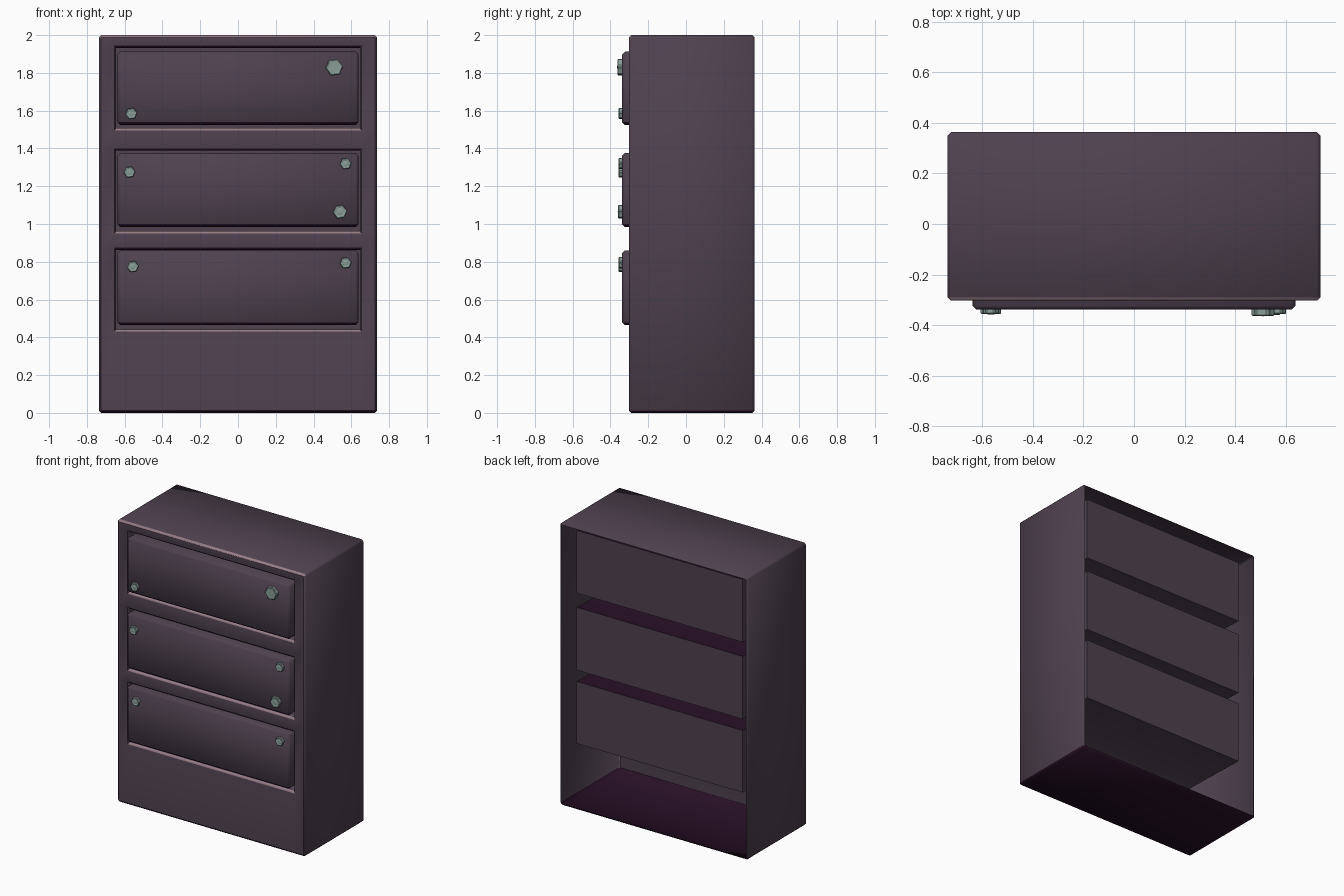
import bpy, bmesh, math
from mathutils import Vector, Matrix

if "Cube" in bpy.data.objects:
    bpy.data.objects.remove(bpy.data.objects["Cube"])


def material(name, rgb):
    m = bpy.data.materials.new(name)
    m.diffuse_color = (*rgb, 1)
    m.use_nodes = True
    m.node_tree.nodes["Principled BSDF"].inputs["Base Color"].default_value = m.diffuse_color
    return m


PLUM = material("plum grey", (0.078, 0.053, 0.080))
DARK = material("dark plum", (0.021, 0.005, 0.020))
PINK = material("worn pink edge", (0.30, 0.20, 0.23))
METAL = material("pale green metal", (0.25, 0.34, 0.31))

FRONT, BACK, HALF_W = -0.303, 0.363, 0.737
OPENINGS = [(1.495, 1.945), (0.95, 1.40), (0.43, 0.875)]
DRAWERS = [(1.525, 1.912), (0.985, 1.376), (0.465, 0.86)]
# x, z, radius of every drawer stud
STUDS = [(0.51, 1.83, 0.046), (-0.565, 1.585, 0.031), (-0.575, 1.275, 0.031),
         (0.57, 1.32, 0.031), (0.54, 1.065, 0.038), (-0.557, 0.775, 0.031),
         (0.57, 0.795, 0.031)]


def finish(bm, name, mats, angle):
    bm.normal_update()
    me = bpy.data.meshes.new(name)
    bm.to_mesh(me)
    bm.free()
    for m in mats:
        me.materials.append(m)
    ob = bpy.data.objects.new(name, me)
    bpy.context.collection.objects.link(ob)
    bpy.ops.object.select_all(action='DESELECT')
    ob.select_set(True)
    bpy.context.view_layer.objects.active = ob
    bpy.ops.object.shade_smooth_by_angle(angle=math.radians(angle))
    return ob


def bevelled_box(bm, x, y0, y1, z0, z1, width):
    size = Matrix.Diagonal((2 * x, y1 - y0, z1 - z0, 1))
    bmesh.ops.create_cube(bm, size=1, matrix=Matrix.Translation((0, (y0 + y1) / 2, (z0 + z1) / 2)) @ size)
    bmesh.ops.bevel(bm, geom=bm.edges[:], offset=width, segments=1, affect='EDGES')
    bm.normal_update()


def delete_facing(bm, test):
    bmesh.ops.delete(bm, geom=[f for f in bm.faces if test(f)], context='FACES')


def rect(bm, x, y, z0, z1):
    return [bm.verts.new(p) for p in ((-x, y, z0), (x, y, z0), (x, y, z1), (-x, y, z1))]


# cabinet shell: open at the back, front rebuilt with openings
bm = bmesh.new()
bev = 0.013
bevelled_box(bm, HALF_W, FRONT, BACK, 0, 2, bev)
delete_facing(bm, lambda f: abs(f.normal.y) > 0.9)

xs = [-HALF_W + bev, -0.655, 0.655, HALF_W - bev]
zs = [bev] + sorted(z for o in OPENINGS for z in o) + [2 - bev]
for i in range(3):
    for j in range(len(zs) - 1):
        if i == 1 and j % 2 == 1:
            continue
        bm.faces.new([bm.verts.new((x, FRONT, z)) for x, z in
                      ((xs[i], zs[j]), (xs[i + 1], zs[j]), (xs[i + 1], zs[j + 1]), (xs[i], zs[j + 1]))])

# drawer pockets reaching almost to the back
for z0, z1 in OPENINGS:
    rings = [rect(bm, 0.655, FRONT, z0, z1),
             rect(bm, 0.645, FRONT + 0.012, z0 + 0.012, z1 - 0.012),
             rect(bm, 0.650, 0.295, z0 + 0.003, z1 - 0.003)]
    for a, b in zip(rings, rings[1:]):
        for k in range(4):
            n = (k + 1) % 4
            bm.faces.new((a[k], a[n], b[n], b[k]))
    bm.faces.new(rings[-1])
bmesh.ops.remove_doubles(bm, verts=bm.verts[:], dist=0.0005)
bm.normal_update()

# undersides dark, upward front bevels worn pink
for f in bm.faces:
    n = f.normal
    if n.z < -0.3:
        f.material_index = 1
    elif n.z > 0.3 and n.y < -0.3:
        f.material_index = 2
finish(bm, "cabinet_shell", [PLUM, DARK, PINK], 50)

# drawers
for i, (z0, z1) in enumerate(DRAWERS):
    bm = bmesh.new()
    bevelled_box(bm, 0.638, -0.338, -0.15, z0, z1, 0.014)
    delete_facing(bm, lambda f: f.normal.y > 0.3)
    for f in bm.faces:
        if f.normal.z < -0.3:
            f.material_index = 1
    finish(bm, f"drawer_{i + 1}", [PLUM, DARK], 50)


# round studs with notched rims and a shallow cupped face
def stud(name, x, z, r):
    bm = bmesh.new()
    n = 24
    depth = 0.018 + 0.15 * (r - 0.03) * 3

    def ring(scale, y, notch):
        out = []
        for k in range(n):
            s = r * scale * (notch if k % 4 >= 2 else 1)
            a = 2 * math.pi * k / n
            out.append(bm.verts.new((x + s * math.cos(a), y, z + s * math.sin(a))))
        return out

    top = -0.338 - depth
    rings = [ring(1, -0.33, 0.88), ring(1, top + 0.004, 0.88),
             ring(0.88, top, 0.9), ring(0.5, top + 0.003, 1)]
    for a, b in zip(rings, rings[1:]):
        for k in range(n):
            m = (k + 1) % n
            bm.faces.new((a[k], a[m], b[m], b[k]))
    tip = bm.verts.new((x, top - 0.002, z))
    for k in range(n):
        bm.faces.new((rings[-1][k], rings[-1][(k + 1) % n], tip))
    bmesh.ops.recalc_face_normals(bm, faces=bm.faces[:])
    if sum((f.normal.y for f in bm.faces if len(f.verts) == 3)) > 0:
        bmesh.ops.reverse_faces(bm, faces=bm.faces[:])
    finish(bm, name, [METAL], 25)


for i, s in enumerate(STUDS):
    stud(f"drawer_stud_{i + 1}", *s)
